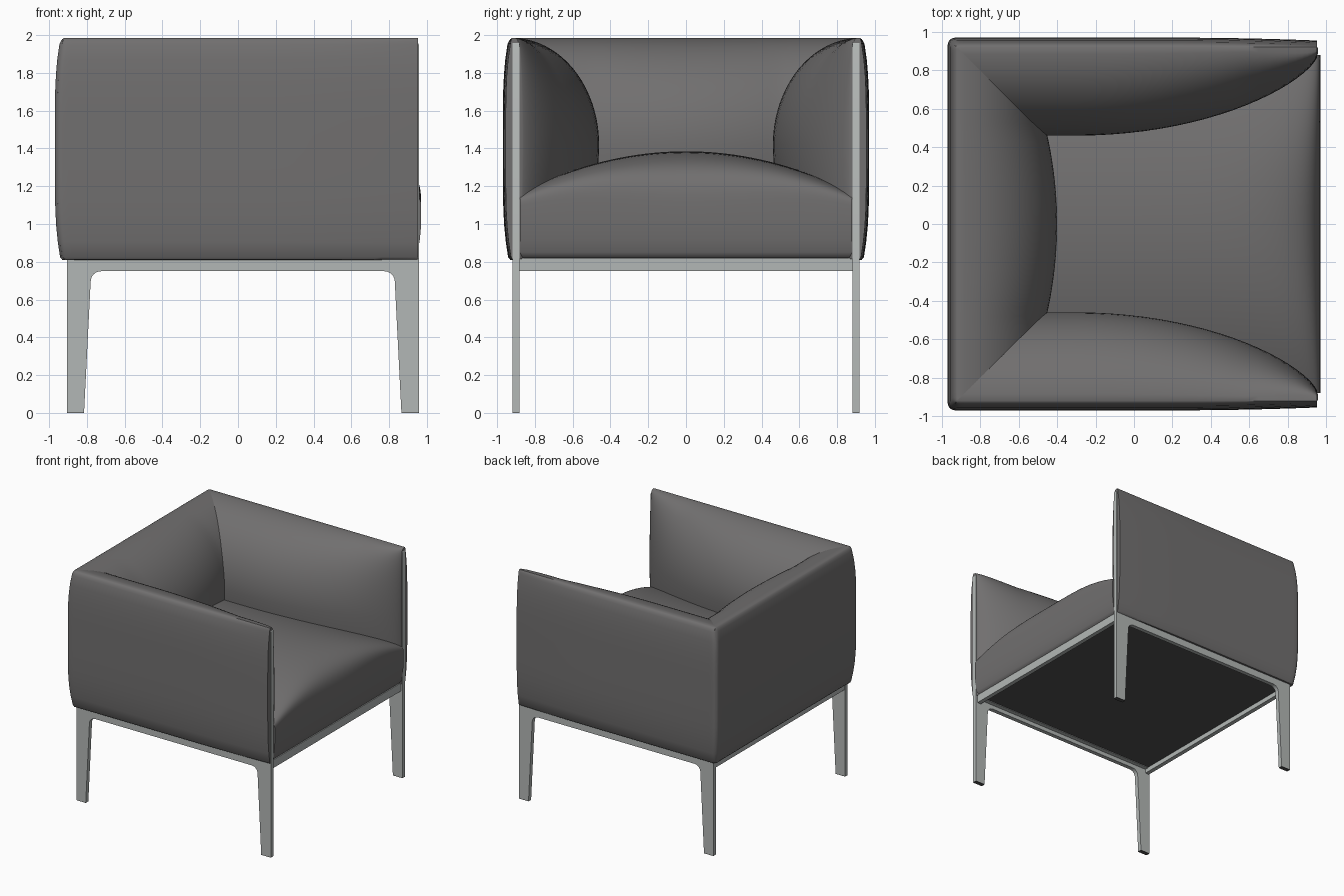
import bpy, bmesh, math

if "Cube" in bpy.data.objects:
    bpy.data.objects.remove(bpy.data.objects["Cube"])


def material(name, rgb):
    m = bpy.data.materials.new(name)
    m.diffuse_color = (*rgb, 1)
    m.use_nodes = True
    m.node_tree.nodes["Principled BSDF"].inputs["Base Color"].default_value = m.diffuse_color
    return m


FABRIC = material("grey_fabric", (0.165, 0.16, 0.16))
METAL = material("light_metal", (0.45, 0.475, 0.465))
DARK = material("dark_lining", (0.08, 0.08, 0.08))


def finish(name, bm, mat, angle=40):
    bmesh.ops.recalc_face_normals(bm, faces=bm.faces[:])
    mesh = bpy.data.meshes.new(name)
    bm.to_mesh(mesh)
    bm.free()
    mesh.materials.append(mat)
    ob = bpy.data.objects.new(name, mesh)
    bpy.context.collection.objects.link(ob)
    bpy.ops.object.select_all(action='DESELECT')
    ob.select_set(True)
    bpy.context.view_layer.objects.active = ob
    bpy.ops.object.shade_smooth_by_angle(angle=math.radians(angle))
    return ob


def loft(name, rings, mat):
    """Closed rings of equal length joined in order, capped at both ends."""
    bm = bmesh.new()
    vs = [[bm.verts.new(p) for p in r] for r in rings]
    n = len(vs[0])
    for a, b in zip(vs, vs[1:]):
        for i in range(n):
            j = (i + 1) % n
            bm.faces.new((a[i], a[j], b[j], b[i]))
    bm.faces.new(vs[0])
    bm.faces.new(vs[-1])
    return finish(name, bm, mat)


def box(name, x0, x1, y0, y1, z0, z1, mat):
    ring = lambda z: [(x0, y0, z), (x1, y0, z), (x1, y1, z), (x0, y1, z)]
    return loft(name, [ring(z0), ring(z1)], mat)


def bow(z):
    """How far the outer face leans in towards its top and bottom."""
    return 0.028 * min(1.0, abs((z - 1.4) / 0.57)) ** 4


def pad_section(depth, inset):
    """Padded wall section as (distance from centre, z): bowed outside, bulged inside."""
    pts = [(0.915, 0.81), (0.932 - inset, 0.812)]
    for i in range(15):
        z = 0.825 + 1.125 * i / 14
        pts.append((0.97 - inset - bow(z), z))
    pts += [(0.938 - inset * 0.7, 1.967), (0.93 - inset * 0.4, 1.979)]
    power = 0.25 + 0.75 * min(1.0, depth / 0.3)
    for i in range(21):
        a = math.pi / 2 * (1 - i / 20)
        pts.append((0.92 - depth * max(0.0, math.cos(a)) ** power, 1.42 + 0.565 * math.sin(a)))
    for i in range(1, 8):
        k = i / 7
        pts.append((0.92 - depth * (1 - 0.3 * k * k), 1.42 - 0.605 * k))
    return pts


def corner_inset(a):
    """Rounding of the vertical rear corners."""
    return 0.04 - math.sqrt(0.04 ** 2 - max(0.0, a - 0.93) ** 2)


def corner_point(a, z):
    """Lean and lower the end of a wall so that both walls share one corner."""
    a2 = a - bow(z) * min(1.0, max(0.0, (a - 0.8) / 0.13))
    top = 1.985 - 0.018 * (max(0.0, a2 - 0.915) / 0.02) ** 2
    return a2, min(z, top)


CORNER = [0.96, 0.955, 0.948, 0.94, 0.93, 0.9, 0.86, 0.8]


# Armrests: deep at the back, thinning to a blade at the open front
def arm_depth(x):
    t = max(0.0, (x + 0.3) / 1.255)
    return 0.045 + 0.415 * max(0.0, 1 - t * t) ** 0.7


arm_x = [-a for a in CORNER] + [-0.68, -0.55, -0.42, -0.3]
arm_x += [-0.3 + 1.253 * math.sin(math.pi / 2 * i / 22) for i in range(1, 23)]
for side, label in ((-1, "right"), (1, "left")):
    rings = []
    for x in arm_x:
        inset = corner_inset(-x) + 0.015 * max(0.0, (x - 0.2) / 0.75) ** 2
        ring = []
        for d, z in pad_section(arm_depth(x), inset):
            if x < -0.8:
                a, z = corner_point(-x, z)
                ring.append((-a, side * d, z))
            else:
                ring.append((x, side * d, z))
        rings.append(ring)
    loft(label + "_armrest", rings, FABRIC)

# Backrest, meeting the armrests along mitred corners
back_y = [-a for a in CORNER] + [0.72 * i / 15 for i in range(-15, 16)] + CORNER[::-1]
rings = []
for y in back_y:
    depth = 0.46 + 0.06 * max(0.0, 1 - (y / 0.5) ** 2)
    ring = []
    for d, z in pad_section(depth, corner_inset(abs(y))):
        a, z = corner_point(abs(y), z)
        ring.append((-d, math.copysign(a, y), z))
    rings.append(ring)
loft("backrest", rings, FABRIC)

# Domed seat cushion with a rounded front
rings = []
for i in range(-20, 21):
    y = 0.88 * i / 20
    h = 0.385 - 0.28 * y * y
    n = 4.5 + 5.5 * (y / 0.88) ** 2
    ring = [(-0.8, y, 0.818), (0.925, y, 0.818), (0.94, y, 0.825), (0.952, y, 0.85), (0.963, y, 0.92)]
    for k in range(25):
        a = math.pi / 2 * k / 24
        c, s = max(0.0, math.cos(a)), math.sin(a)
        ring.append((0.97 * c ** (2 / n), y, 1.0 + h * s ** (2 / n)))
    ring.append((-0.8, y, 1.0 + h))
    rings.append(ring)
loft("seat_cushion", rings, FABRIC)


# Side frames: tapered legs, rail and tall front post in one flat plate
def fillet(cx, cz, a0, a1, r=0.055):
    return [(cx + r * math.cos(math.radians(a0 + (a1 - a0) * i / 6)),
             cz + r * math.sin(math.radians(a0 + (a1 - a0) * i / 6))) for i in range(7)]


profile = [(-0.905, 0.003), (-0.815, 0.003)]
profile += fillet(-0.725, 0.695, 178, 90)
profile += fillet(0.775, 0.695, 90, 2)
profile += [(0.865, 0.003), (0.957, 0.003), (0.957, 1.95), (0.952, 1.96),
            (0.925, 1.96), (0.925, 0.83), (-0.905, 0.83)]
for side, label in ((-1, "right"), (1, "left")):
    loft(label + "_frame",
         [[(x, side * d, z) for x, z in profile] for d in (0.882, 0.918)], METAL)
    y0, y1 = sorted((side * 0.882, side * 0.918))
    # Dark glides under the legs
    box(label + "_rear_glide", -0.905, -0.815, y0, y1, 0, 0.003, DARK)
    box(label + "_front_glide", 0.865, 0.957, y0, y1, 0, 0.003, DARK)
    # Inner ledge along each side rail
    a, b = sorted((side * 0.845, side * 0.882))
    box(label + "_ledge", -0.87, 0.91, a, b, 0.785, 0.815, METAL)

# Cross rails and lining below the seat
box("front_rail", 0.905, 0.942, -0.885, 0.885, 0.75, 0.82, METAL)
box("rear_rail", -0.9, -0.863, -0.885, 0.885, 0.75, 0.815, METAL)
box("seat_lining", -0.863, 0.89, -0.85, 0.85, 0.79, 0.825, DARK)
